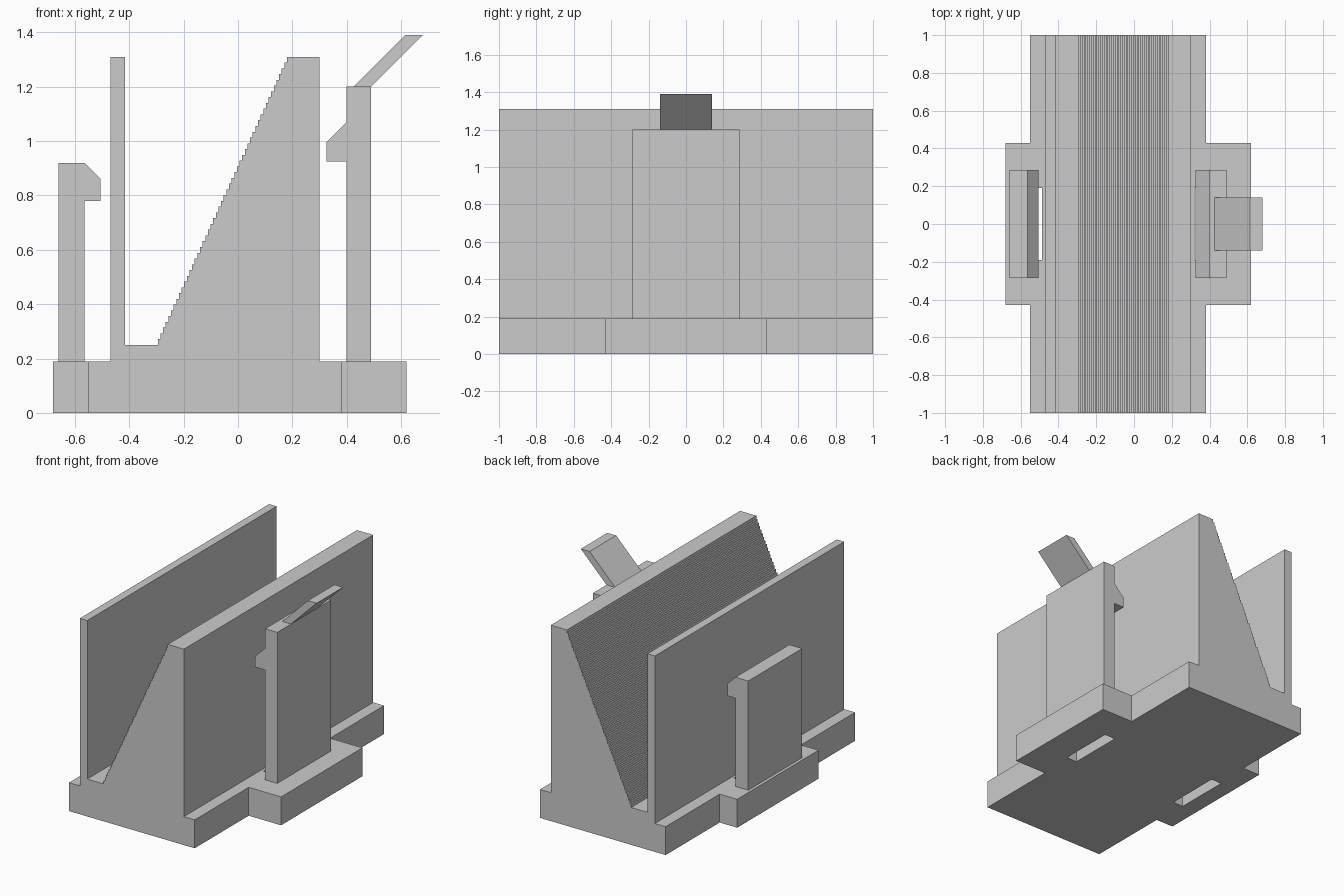
import bpy, bmesh
from mathutils import Vector

cube = bpy.data.objects.get("Cube")
if cube:
    bpy.data.objects.remove(cube, do_unlink=True)

# Single plain grey plastic
GREY = (0.6, 0.6, 0.6, 1.0)
mat = bpy.data.materials.new("grey plastic")
mat.use_nodes = True
mat.diffuse_color = GREY
mat.node_tree.nodes["Principled BSDF"].inputs["Base Color"].default_value = GREY


def prism(name, points, vector):
    """Extrude a flat outline of 3D points along a vector."""
    bm = bmesh.new()
    face = bm.faces.new([bm.verts.new(p) for p in points])
    ext = bmesh.ops.extrude_face_region(bm, geom=[face])
    moved = [v for v in ext["geom"] if isinstance(v, bmesh.types.BMVert)]
    bmesh.ops.translate(bm, verts=moved, vec=Vector(vector))
    bmesh.ops.recalc_face_normals(bm, faces=bm.faces)
    mesh = bpy.data.meshes.new(name)
    bm.to_mesh(mesh)
    bm.free()
    mesh.materials.append(mat)
    obj = bpy.data.objects.new(name, mesh)
    bpy.context.collection.objects.link(obj)
    return obj


def side_profile(name, xz, half_depth):
    return prism(name, [(x, -half_depth, z) for x, z in xz], (0, 2 * half_depth, 0))


def plan_profile(name, xy, z0, z1):
    return prism(name, [(x, y, z0) for x, y in xy], (0, 0, z1 - z0))


BASE_TOP = 0.19

# Cross-shaped base plate
half = [(0.38, 1), (0.38, 0.43), (0.62, 0.43)]
half_left = [(-0.68, 0.43), (-0.55, 0.43), (-0.55, 1)]
upper = half_left + half
base = plan_profile("base_plate", upper + [(x, -y) for x, y in reversed(upper)], 0, BASE_TOP)

# Slots through the base beneath each clip hook
for name, x0, x1 in (("left_slot_cutter", 0.32, 0.40), ("right_slot_cutter", -0.565, -0.487)):
    cutter = plan_profile(name, [(x0, -0.19), (x1, -0.19), (x1, 0.19), (x0, 0.19)], -0.1, 0.3)
    cutter.hide_render = True
    cutter.hide_viewport = True
    cutter.display_type = "WIRE"
    mod = base.modifiers.new(name, "BOOLEAN")
    mod.operation = "DIFFERENCE"
    mod.solver = "EXACT"
    mod.object = cutter

# Holder body: thin wall, trough and finely stepped wedge
STEPS = 50
FOOT, CREST = Vector((-0.295, 0.25)), Vector((0.19, 1.31))
stairs = []
for i in range(STEPS):
    low, high = FOOT.lerp(CREST, i / STEPS), FOOT.lerp(CREST, (i + 1) / STEPS)
    stairs += [(low.x, low.y), (low.x, high.y)]
side_profile("stepped_holder",
             [(-0.47, BASE_TOP), (-0.47, 1.31), (-0.415, 1.31), (-0.415, 0.25)]
             + stairs + [(0.30, 1.31), (0.30, BASE_TOP)], 1)

# Tall clip with a hook facing the wedge
side_profile("tall_clip",
             [(0.40, BASE_TOP), (0.40, 0.925), (0.325, 0.925), (0.325, 0.995),
              (0.40, 1.07), (0.40, 1.2), (0.49, 1.2), (0.49, BASE_TOP)], 0.285)

# Slanted release lever on the tall clip
side_profile("release_lever", [(0.425, 1.2), (0.49, 1.2), (0.68, 1.39), (0.615, 1.39)], 0.14)

# Short clip with a hook facing the wall
side_profile("short_clip",
             [(-0.66, BASE_TOP), (-0.66, 0.92), (-0.565, 0.92), (-0.505, 0.86),
              (-0.505, 0.78), (-0.565, 0.78), (-0.565, BASE_TOP)], 0.285)
